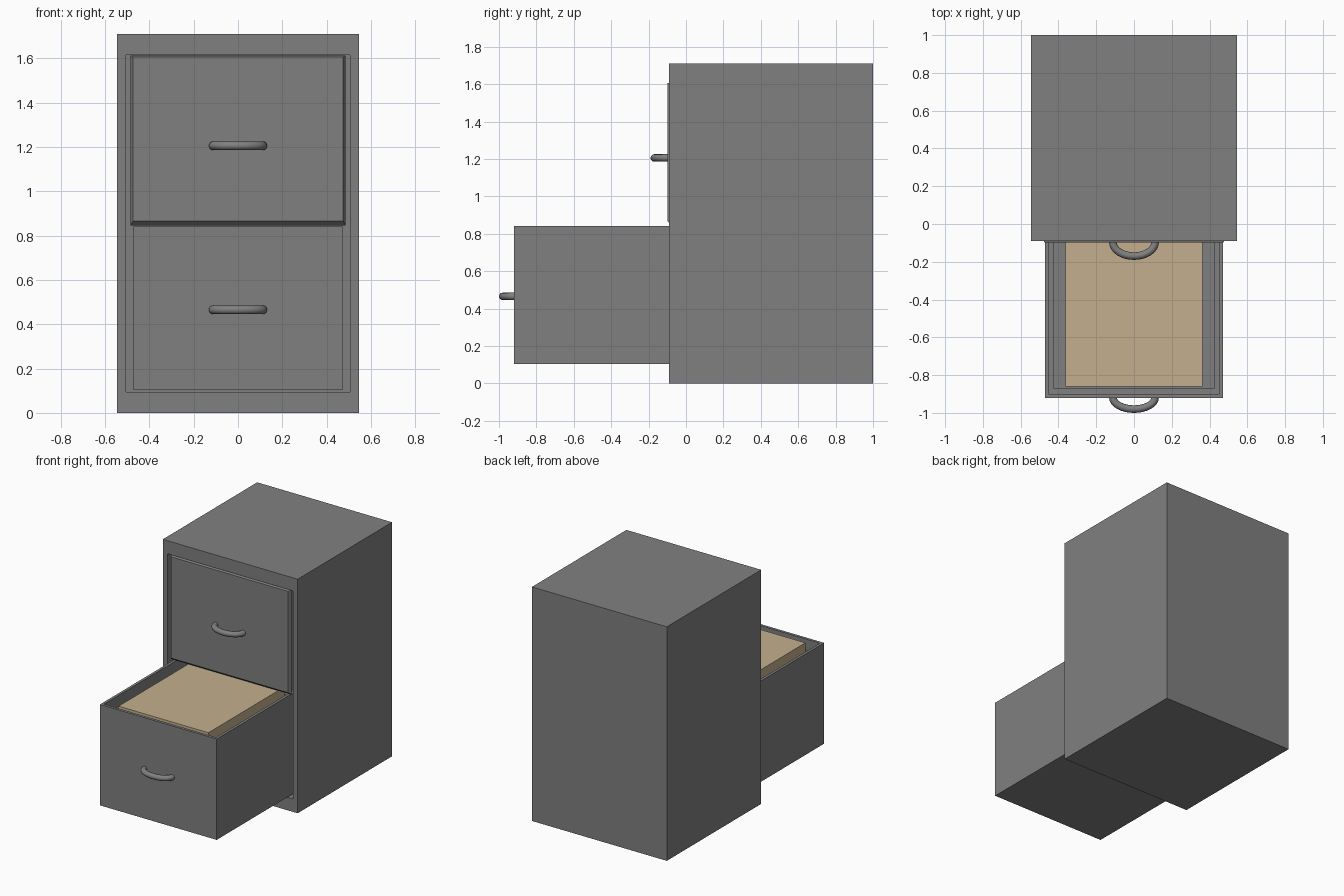
import bpy, bmesh, math

if "Cube" in bpy.data.objects:
    bpy.data.objects.remove(bpy.data.objects["Cube"])


def material(name, rgb):
    m = bpy.data.materials.new(name)
    m.diffuse_color = (*rgb, 1)
    m.use_nodes = True
    m.node_tree.nodes["Principled BSDF"].inputs["Base Color"].default_value = m.diffuse_color
    return m


GREY = material("grey_metal", (0.216, 0.216, 0.216))
TAN = material("tan_paper", (0.55, 0.43, 0.27))


def finish(name, bm, mat):
    bmesh.ops.recalc_face_normals(bm, faces=bm.faces)
    me = bpy.data.meshes.new(name)
    bm.to_mesh(me)
    bm.free()
    me.materials.append(mat)
    ob = bpy.data.objects.new(name, me)
    bpy.context.collection.objects.link(ob)
    return ob


def add_box(bm, x0, x1, y0, y1, z0, z1):
    vs = bmesh.ops.create_cube(bm, size=1)["verts"]
    for v in vs:
        v.co.x = x1 if v.co.x > 0 else x0
        v.co.y = y1 if v.co.y > 0 else y0
        v.co.z = z1 if v.co.z > 0 else z0
    return vs


def box(name, mat, *dims):
    bm = bmesh.new()
    add_box(bm, *dims)
    return finish(name, bm, mat)


def push_in(bm, face, steps):
    """Repeatedly inset a face, then move it; steps = (inset, offset vector)."""
    for inset, vec in steps:
        if inset:
            bmesh.ops.inset_region(bm, faces=[face], thickness=inset)
        if any(vec):
            r = bmesh.ops.extrude_discrete_faces(bm, faces=[face])
            face = r["faces"][0]
            bmesh.ops.translate(bm, verts=face.verts, vec=vec)


def facing(bm, axis, sign):
    bm.normal_update()
    return next(f for f in bm.faces if f.normal[axis] * sign > 0.9)


# cabinet shell, open at the front
bm = bmesh.new()
add_box(bm, -0.545, 0.545, -0.09, 1.0, 0, 1.71)
front = facing(bm, 1, -1)
bmesh.ops.inset_region(bm, faces=[front], thickness=0.055)
for v in front.verts:
    v.co.z = 1.615 if v.co.z > 1 else 0.095
push_in(bm, front, [(0, (0, 1.04, 0))])
finish("cabinet_shell", bm, GREY)


# drawers: open boxes with a stepped rim and a block of paper inside
def drawer(name, y0, z0, z1, bevel):
    bm = bmesh.new()
    add_box(bm, -0.472, 0.472, y0, y0 + 1.02, z0, z1)
    push_in(bm, facing(bm, 2, 1),
            [(0.028, (0, 0, -0.08)), (0.04, (0, 0, 0.1 - (z1 - z0)))])
    finish(name + "_box", bm, GREY)
    box(name + "_papers", TAN, -0.363, 0.363, y0 + 0.06, y0 + 0.94,
        z0 + 0.02, z1 - 0.006)
    if bevel:
        # front plate with sloped edges
        bm = bmesh.new()
        for v in add_box(bm, -0.474, 0.474, y0 - 0.003, y0 + 0.02, z0, z1):
            if v.co.y > y0:
                v.co.x *= 1.025
                v.co.z += 0.008 if v.co.z > (z0 + z1) / 2 else -0.02
        finish(name + "_front", bm, GREY)


# curved pull handle: round tube swept along a half ellipse
def handle(name, y0, z, reach):
    bm = bmesh.new()
    rings, n, r = [], 12, 0.02
    for i in range(17):
        a = math.pi * i / 16
        px, py = 0.112 * math.cos(a), y0 - (reach - r) * math.sin(a)
        nx, ny = (reach - r) * math.cos(a), -0.112 * math.sin(a)
        l = math.hypot(nx, ny)
        nx, ny = nx / l, ny / l
        ring = []
        for k in range(n):
            t = 2 * math.pi * k / n
            c = r * math.cos(t)
            ring.append(bm.verts.new((px + nx * c, py + ny * c, z + r * math.sin(t))))
        rings.append(ring)
    for a, b in zip(rings, rings[1:]):
        for k in range(n):
            bm.faces.new((a[k], a[(k + 1) % n], b[(k + 1) % n], b[k]))
    bm.faces.new(rings[0])
    bm.faces.new(rings[-1])
    for f in bm.faces:
        f.smooth = len(f.verts) == 4
    finish(name, bm, GREY)


drawer("upper_drawer", -0.095, 0.865, 1.605, True)
drawer("lower_drawer", -0.92, 0.103, 0.84, False)
handle("upper_handle", -0.096, 1.205, 0.094)
handle("lower_handle", -0.918, 0.465, 0.082)
